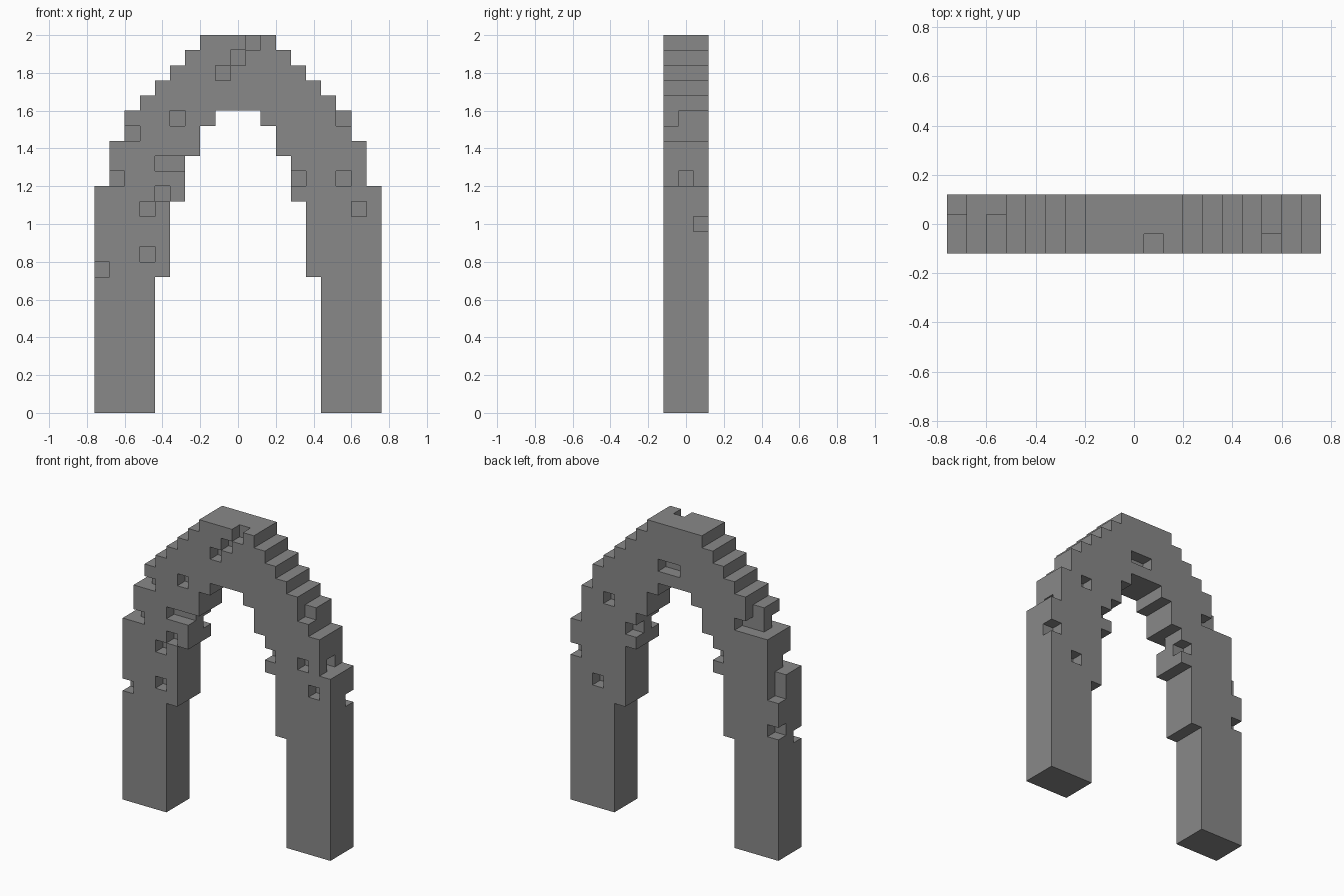
import bpy
import bmesh
from mathutils import Vector

cube = bpy.data.objects.get("Cube")
if cube:
    bpy.data.objects.remove(cube, do_unlink=True)

BLOCK = 0.08
FRONT, MIDDLE, BACK = -1, 0, 1

# Stepped arch outline: (rows, outermost column, innermost column) from the ground up
STEPS = [(9, 9, 6), (5, 9, 5), (1, 9, 4), (2, 8, 4), (1, 8, 3),
         (1, 7, 3), (1, 7, 2), (1, 6, 0), (1, 5, 0), (1, 4, 0), (1, 3, 0), (1, 2, 0)]

# Blocks broken out of each layer: (column, row)
MISSING = {
    FRONT: [(1, 24), (0, 23), (-1, 22), (-4, 19), (-7, 18), (-8, 15), (-5, 16), (-4, 16),
            (-5, 14), (-6, 13), (-6, 10), (-9, 9), (4, 15), (7, 15), (8, 13), (7, 19)],
    MIDDLE: [(8, 15)],
    BACK: [(9, 12), (4, 15), (6, 17), (7, 10), (0, 21), (1, 21), (-4, 15),
           (-6, 18), (-7, 18), (-7, 19), (-9, 14), (-9, 13), (-9, 10)],
}


def arch_blocks():
    """Set of filled grid cells (column, layer, row)."""
    cells = set()
    row = 0
    for count, outer, inner in STEPS:
        for r in range(row, row + count):
            for column in range(-outer, outer + 1):
                if abs(column) >= inner:
                    cells.update((column, layer, r) for layer in (FRONT, MIDDLE, BACK))
        row += count
    for layer, gaps in MISSING.items():
        cells.difference_update((column, layer, r) for column, r in gaps)
    return cells


def add_exposed_sides(bm, cell, cells):
    """Add a quad wherever a block has no neighbour."""
    centre = Vector((cell[0], cell[1], cell[2] + 0.5))
    for axis in range(3):
        for sign in (-1, 1):
            normal = Vector((0, 0, 0))
            normal[axis] = sign
            neighbour = tuple(int(c + n) for c, n in zip(cell, normal))
            if neighbour in cells:
                continue
            u = Vector((0, 0, 0))
            u[(axis + 1) % 3] = 0.5
            v = normal.cross(u)
            middle = centre + normal / 2
            corners = (middle - u - v, middle + u - v, middle + u + v, middle - u + v)
            bm.faces.new([bm.verts.new(c * BLOCK) for c in corners])


# Single stone colour
stone = bpy.data.materials.new("grey stone")
stone.use_nodes = True
colour = (0.25, 0.25, 0.25, 1)
stone.diffuse_color = colour
stone.node_tree.nodes["Principled BSDF"].inputs["Base Color"].default_value = colour

# Weathered block arch
bm = bmesh.new()
blocks = arch_blocks()
for block in sorted(blocks):
    add_exposed_sides(bm, block, blocks)
bmesh.ops.remove_doubles(bm, verts=bm.verts, dist=BLOCK / 100)

mesh = bpy.data.meshes.new("stone_arch")
bm.to_mesh(mesh)
bm.free()
mesh.materials.append(stone)
arch = bpy.data.objects.new("stone_arch", mesh)
bpy.context.collection.objects.link(arch)
